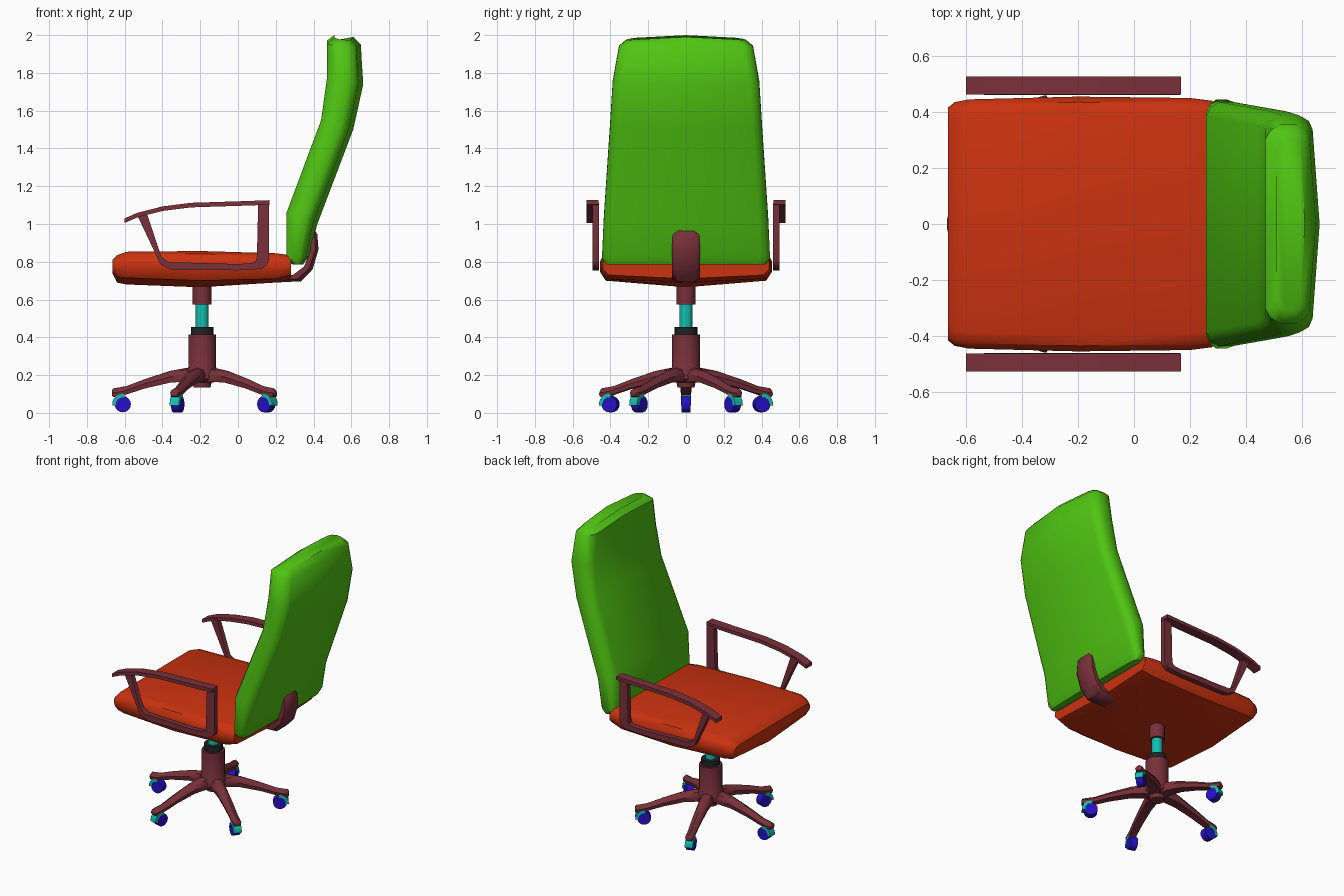
import bpy, bmesh, math
from mathutils import Matrix

cube = bpy.data.objects.get("Cube")
if cube:
    bpy.data.objects.remove(cube, do_unlink=True)


def material(name, rgb):
    m = bpy.data.materials.new(name)
    m.use_nodes = True
    m.diffuse_color = (*rgb, 1)
    m.node_tree.nodes["Principled BSDF"].inputs["Base Color"].default_value = (*rgb, 1)
    return m


GREEN = material("green", (0.08, 0.56, 0.006))
RED = material("orange red", (0.6, 0.032, 0.005))
BROWN = material("maroon", (0.19, 0.03, 0.042))
TEAL = material("teal", (0.007, 0.52, 0.43))
BLUE = material("blue", (0.02, 0.005, 0.58))
BLACK = material("black", (0.014, 0.018, 0.018))
COLUMN_X = -0.19


def loft(name, rings, mat, matrix=None, angle=40, closed=False):
    """Skin a list of equal-length point rings; cap the ends unless closed."""
    bm = bmesh.new()
    vs = [[bm.verts.new(p) for p in ring] for ring in rings]
    n = len(vs[0])
    pairs = list(zip(vs, vs[1:])) + ([(vs[-1], vs[0])] if closed else [])
    for a, b in pairs:
        for i in range(n):
            j = (i + 1) % n
            bm.faces.new((a[i], a[j], b[j], b[i]))
    if not closed:
        bm.faces.new(vs[0])
        bm.faces.new(vs[-1])
    bmesh.ops.recalc_face_normals(bm, faces=bm.faces)
    if matrix:
        bm.transform(matrix)
    me = bpy.data.meshes.new(name)
    bm.to_mesh(me)
    bm.free()
    me.materials.append(mat)
    ob = bpy.data.objects.new(name, me)
    bpy.context.collection.objects.link(ob)
    bpy.ops.object.select_all(action='DESELECT')
    ob.select_set(True)
    bpy.context.view_layer.objects.active = ob
    bpy.ops.object.shade_smooth_by_angle(angle=math.radians(angle))
    return ob


def turned(name, profile, mat, sides=20):
    """Round part about the column, from (radius, z) points."""
    steps = [2 * math.pi * i / sides for i in range(sides)]
    rings = [[(COLUMN_X + r * math.cos(t), r * math.sin(t), z) for t in steps]
             for r, z in profile]
    return loft(name, rings, mat)


def plate(name, outline, y0, y1, mat, matrix=None):
    """Side profile of (x, z) points extruded across y."""
    return loft(name, [[(x, y, z) for x, z in outline] for y in (y0, y1)], mat, matrix)


# Seat cushion: x, half width, top, bottom centre, bottom edge
seat = []
for x, w, top, bc, be in [(-0.665, .415, .81, .74, .75), (-0.64, .435, .835, .69, .72),
                          (-0.59, .445, .853, .68, .715), (-0.2, .455, .857, .665, .70),
                          (0.2, .45, .845, .69, .71), (0.28, .44, .835, .71, .73)]:
    h = top - be
    half = [(w - .06, top), (w - .02, top - .1 * h), (w, top - .35 * h),
            (w, be + .3 * h), (w - .03, be)]
    seat.append([(x, 0, top)] + [(x, y, z) for y, z in half] + [(x, 0, bc)]
                + [(x, -y, z) for y, z in reversed(half)])
loft("seat_cushion", seat, RED)

# Backrest: front x, front z, rear x, rear z, half width
back = []
for fx, fz, rx, rz, w in [(.29, .785, .345, .785, .42), (.257, .81, .375, .83, .445),
                          (.257, 1.06, .42, 1.0, .435), (.44, 1.55, .61, 1.5, .402),
                          (.47, 1.765, .663, 1.74, .388), (.47, 1.97, .65, 1.95, .355),
                          (.51, 2.0, .61, 1.99, .315)]:
    half = [(0, w - .05), (.1, w - .02), (.3, w), (.62, w), (.8, w - .02), (.87, w - .05)]
    drop = .02 if fz > 1.9 else 0

    def point(t, y):
        return (fx + t * (rx - fx), y, fz + t * (rz - fz) - drop * (abs(y) / w) ** 2)
    back.append([point(0, 0)] + [point(t, y) for t, y in half] + [point(1, 0)]
                + [point(t, -y) for t, y in reversed(half)])
loft("backrest", back, GREEN)

# Curved brace joining the seat to the backrest
brace = []
for ox, oz, ix, iz, w in [(.2, .69, .2, .73, .07), (.335, .697, .29, .73, .075),
                          (.395, .76, .35, .775, .075), (.426, .865, .385, .865, .075),
                          (.42, .945, .385, .93, .07), (.40, .98, .375, .97, .05)]:
    mx, mz = ox * .6 + ix * .4, oz * .6 + iz * .4
    brace.append([(ox, -w * .7, oz), (ox, w * .7, oz), (mx, w, mz),
                  (ix, w, iz), (ix, -w, iz), (mx, -w, mz)])
loft("back_brace", brace, BROWN)

# Armrests: open support loop and a curved pad on each side
outer = [(.165, 1.112), (.165, .81), (.155, .785), (.125, .762), (0, .755), (-.35, .757),
         (-.41, .785), (-.535, 1.05)]
inner = [(.107, 1.11), (.1, .825), (.095, .805), (.075, .793), (0, .788), (-.365, .798),
         (-.405, .825), (-.485, 1.065)]
pad_top = [(-.6, 1.03), (-.53, 1.06), (-.4, 1.093), (-.25, 1.112), (0, 1.12), (.168, 1.126)]
for side, label in ((1, "left"), (-1, "right")):
    loop = [[(a, side * .46, b), (c, side * .46, d), (c, side * .495, d), (a, side * .495, b)]
            for (a, b), (c, d) in zip(outer, inner)]
    loft(label + "_arm_support", loop, BROWN)
    pad = [[(x, side * y, z - t) for y, t in ((.463, 0), (.527, 0), (.527, .024), (.463, .024))]
           for x, z in pad_top]
    loft(label + "_arm_pad", pad, BROWN)

# Central column
turned("base_hub", [(.045, .135), (.05, .16), (.085, .18), (.085, .22), (.073, .245),
                    (.073, .415)], BROWN)
turned("collar", [(.06, .41), (.06, .455)], BLACK)
turned("gas_lift", [(.034, .45), (.034, .58)], TEAL)
turned("seat_mount", [(.05, .575), (.05, .69)], BROWN, 12)

# Five arched legs with casters: radius, top, bottom, half width
leg = []
for r, top, low, w in [(.02, .24, .16, .045), (.09, .237, .165, .042), (.17, .222, .16, .037),
                       (.3, .18, .13, .032), (.40, .142, .098, .028), (.44, .135, .085, .028),
                       (.47, .13, .085, .025), (.477, .12, .09, .02)]:
    mid = (top + low) / 2
    leg.append([(r, 0, top), (r, w * .7, top - .01), (r, w, mid), (r, w * .8, low),
                (r, -w * .8, low), (r, -w, mid), (r, -w * .7, top - .01)])


def arc(radius, start, end, count):
    angles = [math.radians(start + (end - start) * i / count) for i in range(count + 1)]
    return [(.42 + radius * math.cos(a), .046 + radius * math.sin(a)) for a in angles]


for i in range(5):
    place = Matrix.Translation((COLUMN_X, 0, 0)) @ Matrix.Rotation(math.pi + i * math.tau / 5, 4, 'Z')
    n = str(i + 1)
    loft("leg_" + n, leg, BROWN, place)
    plate("wheel_" + n, arc(.043, 0, 337.5, 15), -.024, .024, BLUE, place)
    plate("caster_hood_" + n, arc(.056, -8, 100, 6) + arc(.036, 100, -8, 6),
          -.026, .026, TEAL, place)
